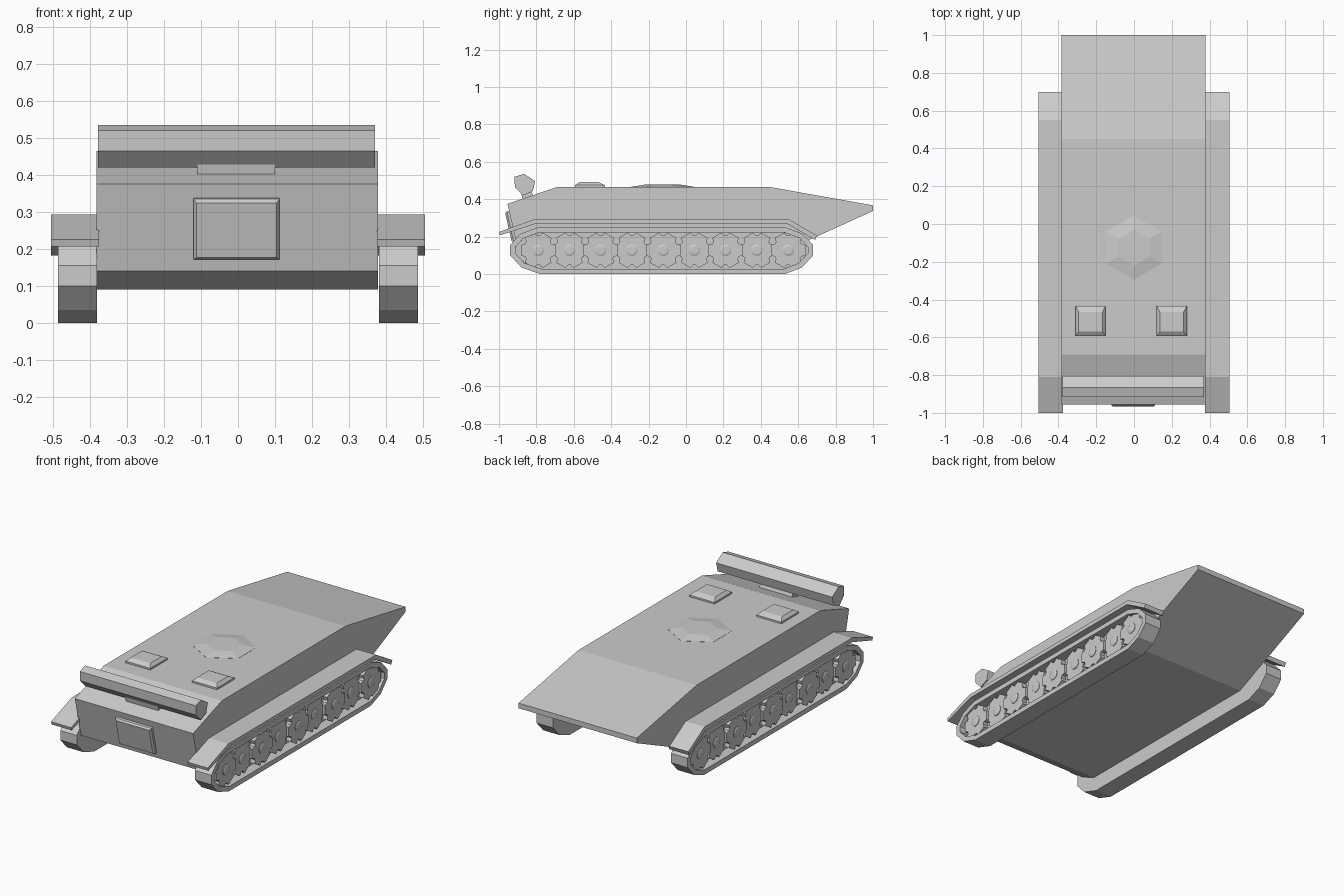
import bpy, bmesh
from math import sin, cos, radians
from mathutils import Vector

if "Cube" in bpy.data.objects:
    bpy.data.objects.remove(bpy.data.objects["Cube"])


def finish(name, bm, mirror=False):
    bmesh.ops.recalc_face_normals(bm, faces=bm.faces)
    mesh = bpy.data.meshes.new(name)
    bm.to_mesh(mesh)
    bm.free()
    ob = bpy.data.objects.new(name, mesh)
    bpy.context.collection.objects.link(ob)
    if mirror:
        ob.modifiers.new("Mirror", 'MIRROR').use_mirror_merge = False
    return ob


def loft(bm, rings):
    """Skin between vertex loops and cap both ends."""
    loops = [[bm.verts.new(p) for p in r] for r in rings]
    n = len(loops[0])
    for a, b in zip(loops, loops[1:]):
        for i in range(n):
            j = (i + 1) % n
            bm.faces.new((a[i], a[j], b[j], b[i]))
    bm.faces.new(loops[0])
    return bm.faces.new(loops[-1])


def prism(bm, profile, x0, x1):
    """Extrude a (y, z) profile across x."""
    return loft(bm, [[(x, y, z) for y, z in profile] for x in (x0, x1)])


def rect(x0, x1, y0, y1, z):
    return [(x0, y0, z), (x1, y0, z), (x1, y1, z), (x0, y1, z)]


# hull with long overhanging tail
bm = bmesh.new()
prism(bm, [(-0.955, 0.375), (-0.69, 0.465), (0.45, 0.465), (1, 0.367), (1, 0.337),
           (0.455, 0.09), (-0.8, 0.09), (-0.9, 0.14)], -0.383, 0.379)
finish("hull", bm)

# fenders
bm = bmesh.new()
prism(bm, [(-1, 0.225), (-0.81, 0.293), (0.55, 0.293), (0.70, 0.205),
           (0.69, 0.182), (0.54, 0.27), (-0.80, 0.27), (-0.995, 0.207)], 0.375, 0.505)
finish("fender", bm, True)

# tracks, recessed on the outer side to hold the wheels
bm = bmesh.new()
outer = prism(bm, [(-0.94, 0.1), (-0.94, 0.155), (-0.885, 0.215), (-0.79, 0.25),
                   (0.53, 0.25), (0.625, 0.215), (0.68, 0.155), (0.68, 0.1),
                   (0.62, 0.035), (0.53, 0), (-0.78, 0), (-0.88, 0.035)], 0.381, 0.487)
bmesh.ops.recalc_face_normals(bm, faces=bm.faces)
bmesh.ops.inset_individual(bm, faces=[outer], thickness=0.028, use_even_offset=True)
bmesh.ops.inset_individual(bm, faces=[outer], thickness=0.0002, depth=-0.06)
finish("track", bm, True)

# overlapping toothed road wheels with hubs, alternating in depth
for k in range(9):
    cy, cz = -0.79 + k * 0.167, 0.127
    face_x = 0.476 if k % 2 == 0 else 0.462

    def circle(x, pts):
        return [(x, cy + r * cos(radians(a)), cz + r * sin(radians(a))) for r, a in pts]
    teeth = [(r, 60 * t + a) for t in range(6)
             for r, a in ((0.079, -25), (0.097, -17), (0.097, 17), (0.079, 25))]
    bm = bmesh.new()
    loft(bm, [circle(face_x - 0.03, teeth), circle(face_x, teeth)])
    hub = [(1, 30 * t) for t in range(12)]
    loft(bm, [circle(face_x + h, [(r, a) for _, a in hub])
              for h, r in ((-0.005, 0.032), (0.003, 0.032), (0.007, 0.022))])
    finish("road_wheel", bm, True)

# hexagonal bar above the nose and its bracket
bm = bmesh.new()
prism(bm, [(-0.917, 0.52), (-0.866, 0.535), (-0.806, 0.497), (-0.82, 0.442),
           (-0.872, 0.42), (-0.915, 0.465)], -0.378, 0.37)
finish("nose_bar", bm)
bm = bmesh.new()
prism(bm, [(-0.873, 0.395), (-0.88, 0.43), (-0.83, 0.45), (-0.815, 0.415)], -0.11, 0.1)
finish("bar_bracket", bm)

# bevelled hatch on the sloping front plate
bm = bmesh.new()
up = Vector((0, -0.055, 0.235)).normalized()
out = Vector((0, -up.z, up.y))
base = Vector((-0.004, -0.926, 0.256))
loft(bm, [[base + Vector((sx * w, 0, 0)) + up * sz * h + out * d
           for sx, sz in ((-1, -1), (1, -1), (1, 1), (-1, 1))]
          for d, w, h in ((-0.01, 0.116, 0.084), (0.014, 0.116, 0.084), (0.024, 0.108, 0.076))])
finish("front_hatch", bm)

# two roof hatches
for cx in (-0.23, 0.2):
    bm = bmesh.new()
    loft(bm, [rect(cx - 0.08, cx + 0.08, -0.593, -0.434, 0.46),
              rect(cx - 0.08, cx + 0.08, -0.593, -0.434, 0.475),
              rect(cx - 0.063, cx + 0.063, -0.57, -0.465, 0.491)])
    finish("roof_hatch", bm)

# low hexagonal roof mount
bm = bmesh.new()
loft(bm, [[(r * cos(radians(60 * i + 30)), -0.125 + r * sin(radians(60 * i + 30)), z)
           for i in range(6)] for r, z in ((0.17, 0.46), (0.17, 0.466), (0.095, 0.478))])
finish("roof_mount", bm)
